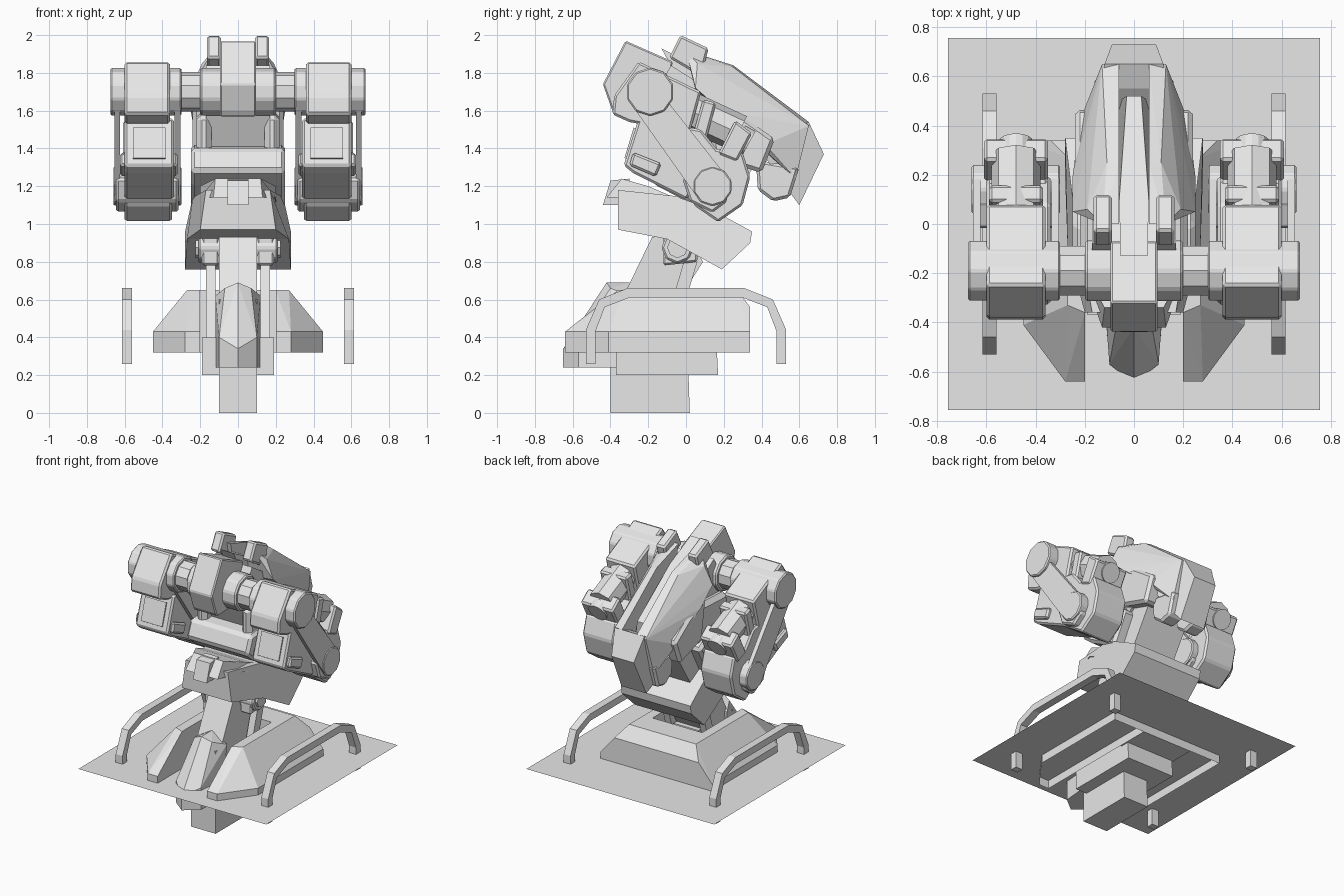
import bpy
import bmesh
from mathutils import Vector

cube = bpy.data.objects.get("Cube")
if cube:
    bpy.data.objects.remove(cube, do_unlink=True)

grey = bpy.data.materials.new("plain_grey")
grey.use_nodes = True
GREY = (0.8, 0.8, 0.8, 1)
grey.diffuse_color = GREY
for node in grey.node_tree.nodes:
    if node.type == 'BSDF_PRINCIPLED':
        node.inputs["Base Color"].default_value = GREY


def finish(name, bm, pair=False, bevel=0):
    """Turn a bmesh into an object, optionally mirrored and bevelled."""
    bmesh.ops.recalc_face_normals(bm, faces=bm.faces)
    mesh = bpy.data.meshes.new(name)
    bm.to_mesh(mesh)
    bm.free()
    mesh.materials.append(grey)
    obj = bpy.data.objects.new(name, mesh)
    bpy.context.collection.objects.link(obj)
    if bevel:
        mod = obj.modifiers.new("Bevel", 'BEVEL')
        mod.width = bevel
        mod.segments = 1
        mod.limit_method = 'ANGLE'
    if pair:
        obj.modifiers.new("Mirror", 'MIRROR')
    return obj


def skin(name, left, right, pair, bevel):
    """Join two matching outlines with side walls and end caps."""
    bm = bmesh.new()
    a = [bm.verts.new(p) for p in left]
    b = [bm.verts.new(p) for p in right]
    bm.faces.new(a)
    bm.faces.new(b[::-1])
    for i in range(len(a)):
        j = (i + 1) % len(a)
        bm.faces.new((a[i], b[i], b[j], a[j]))
    return finish(name, bm, pair, bevel)


def centre_prism(name, points, width=0, bevel=0):
    """Side outline (y, z[, half width]) spread evenly about the middle."""
    full = [p if len(p) == 3 else (*p, width) for p in points]
    return skin(name, [(-w, y, z) for y, z, w in full],
                [(w, y, z) for y, z, w in full], False, bevel)


def pair_prism(name, points, inner, outer, bevel=0):
    """Side outline (y, z) extruded between two x values and mirrored."""
    return skin(name, [(inner, y, z) for y, z in points],
                [(outer, y, z) for y, z in points], True, bevel)


def hull(name, points, pair=False, both_sides=False, open_below=False):
    bm = bmesh.new()
    for x, y, z in points:
        bm.verts.new((x, y, z))
        if both_sides and x:
            bm.verts.new((-x, y, z))
    bmesh.ops.convex_hull(bm, input=bm.verts)
    bmesh.ops.dissolve_limit(bm, angle_limit=0.02, verts=bm.verts, edges=bm.edges)
    bm.normal_update()
    if open_below:
        base = [f for f in bm.faces if f.normal.z < -0.9]
        bmesh.ops.delete(bm, geom=base, context='FACES')
    return finish(name, bm, pair)


def rod(name, start, end, radius, sides=10, pair=False, bevel=0):
    start, end = Vector(start), Vector(end)
    axis = end - start
    bm = bmesh.new()
    bmesh.ops.create_cone(bm, cap_ends=True, segments=sides, radius1=radius,
                          radius2=radius, depth=axis.length)
    turn = axis.to_track_quat('Z', 'Y').to_matrix()
    bmesh.ops.rotate(bm, matrix=turn, verts=bm.verts)
    bmesh.ops.translate(bm, vec=(start + end) / 2, verts=bm.verts)
    return finish(name, bm, pair, bevel)


def axle(name, y, z, radius, inner, outer, sides=10, bevel=0):
    return rod(name, (inner, y, z), (outer, y, z), radius, sides, True, bevel)


# Ground sheet
bm = bmesh.new()
bmesh.ops.create_grid(bm, x_segments=1, y_segments=1, size=0.757)
bmesh.ops.translate(bm, vec=(0, 0, 0.38), verts=bm.verts)
finish("ground_sheet", bm)

# Side rails
outer = [(.53, .26), (.53, .44), (.46, .6), (.31, .66)]
inner = [(.48, .26), (.48, .43), (.43, .56), (.3, .61)]
arch = outer + [(-y, z) for y, z in outer[::-1]]
arch += [(-y, z) for y, z in inner] + inner[::-1]
pair_prism("guard_rail", arch, .56, .615)

# Base platform: two sloped wings joined at the back
wing = [(x, y, z) for x, y in [(.2, -.64), (.28, -.64), (.45, -.41), (.45, .34), (.2, .34)]
        for z in (.32, .43)]
wing += [(.2, -.36, .65), (.27, -.33, .65), (.27, .27, .65), (.2, .27, .65),
         (.34, .34, .56), (.2, .34, .56)]
hull("platform_wing", wing, pair=True, open_below=True)
centre_prism("platform_back", [(.1, .32), (.34, .32), (.34, .56), (.27, .65), (.1, .65)], .2)

# Post, shelf and nose
centre_prism("post", [(-.4, 0), (.02, 0), (0, .6), (-.4, .6)], .1)
centre_prism("under_shelf", [(-.37, .2), (.17, .2), (.16, .4), (-.37, .4)], .19)
hull("nose", [(.1, -.57, .24), (0, -.65, .24), (0, -.65, .34), (.1, -.57, .4),
              (.07, -.4, .66), (0, -.42, .69), (.12, -.34, .24), (.12, -.3, .62),
              (0, -.3, .69)], both_sides=True)

# Leaning neck with pistons and hinge
centre_prism("neck", [(-.34, .6), (-.18, .93), (0, .97), (.09, .8), (-.1, .5)], .1)
pair_prism("neck_piston", [(-.13, .4), (-.06, .4), (.06, .8), (0, .84)], .12, .17)
axle("hinge", -.045, .875, .085, .05, .21, 8, .01)
axle("hinge_cap", -.045, .875, .055, .2, .225, 8)
pair_prism("hinge_cheek", [(-.12, .78), (.06, .8), (.06, .97), (-.12, .97)], .1, .19, .01)

# Waist
centre_prism("waist", [(-.36, 1.18, .17), (-.36, .97, .2), (-.1, .92, .27), (.19, .76, .28),
                       (.34, .9, .28), (.35, .96, .28), (.02, 1.14, .24)])
centre_prism("waist_plate", [(-.42, 1.14, .13), (-.34, 1.24, .12), (-.2, 1.2, .2),
                             (.08, 1.08, .2), (.05, 1.02, .2), (-.22, 1.14, .2)])
centre_prism("waist_latch", [(-.44, 1.1), (-.4, 1.23), (-.3, 1.24), (-.3, 1.1)], .055)

# Torso
centre_prism("torso", [(-.2, 1.62), (-.08, 1.84), (.3, 1.6), (.38, 1.34), (.17, 1),
                       (0, 1.08), (-.1, 1.4)], .17)
centre_prism("chest_tray", [(-.2, 1.4), (-.25, 1.28), (-.15, 1.2), (.08, 1.08), (.2, 1.3),
                            (0, 1.42)], .25, .02)
pair_prism("chest_cheek", [(-.18, 1.58), (-.18, 1.36), (.2, 1.3), (.25, 1.6)], .14, .22, .03)
pair_prism("flank_pod", [(.1, 1.65), (.3, 1.57), (.47, 1.45), (.4, 1.27), (.15, 1.35)],
           .12, .24, .02)
centre_prism("head_block", [(-.32, 1.97), (-.07, 1.86), (-.12, 1.58), (-.37, 1.57),
                            (-.39, 1.6), (-.44, 1.74)], .095, .008)

# Back shell: mirrored halves with a spine in the channel between them
shell = [(.06, 0, 1.92), (.13, 0, 1.92), (.19, .06, 1.85), (.06, .25, 1.84), (.11, .25, 1.83),
         (.06, .65, 1.54), (.13, .65, 1.52), (.25, .05, 1.72), (.25, .19, 1.6),
         (.22, .42, 1.42), (.15, .58, 1.24), (.06, .58, 1.24), (.06, .05, 1.7)]
hull("back_shell", shell, pair=True)
centre_prism("spine", [(-.13, 1.93, .055), (.1, 1.81, .06), (.52, 1.56, .03),
                       (.5, 1.4, .06), (0, 1.6, .06), (-.06, 1.8, .05)])
pair_prism("shell_prong", [(-.03, 2), (.12, 1.93), (.08, 1.78), (-.09, 1.88)], .09, .165, .012)
centre_prism("tail_panel", [(.65, 1.54, .12), (.73, 1.37, .09), (.6, 1.1, .1),
                            (.57, 1.14, .12), (.4, 1.38, .17), (.55, 1.5, .14)])
pair_prism("tail_pod", [(.37, 1.34), (.38, 1.18), (.46, 1.12), (.55, 1.14), (.6, 1.3)],
           .04, .16, .015)

# Shoulders
axle("shoulder_hub", -.19, 1.7, .13, .08, .2, bevel=.01)
axle("shoulder_shaft", -.19, 1.7, .105, .19, .34)
axle("shoulder_disc", -.19, 1.7, .128, .3, .675, bevel=.008)

# Arms: upper block, rear barrel, launcher pod and lower block
BEV = .012
pair_prism("upper_arm", [(-.25, 1.86), (.08, 1.7), (.02, 1.48), (-.3, 1.54), (-.39, 1.58),
                         (-.38, 1.68)], .36, .6, BEV)
rod("arm_barrel", (.48, 0, 1.61), (.48, .28, 1.48), .1, 8, True)
pair_prism("barrel_collar", [(.09, 1.66), (.16, 1.64), (.1, 1.42), (.03, 1.45)], .37, .59, BEV)
pair_prism("barrel_cap", [(.26, 1.55), (.35, 1.48), (.27, 1.33), (.17, 1.37)], .35, .61, BEV)
rod("rear_lens", (.48, .28, 1.46), (.48, .335, 1.43), .07, 16, True)
pair_prism("launcher_pod", [(-.25, 1.56), (-.33, 1.31), (-.28, 1.27), (0, 1.13), (.2, 1.35),
                            (.08, 1.5)], .34, .6, BEV)
pair_prism("launcher_hatch", [(-.277, 1.51), (-.326, 1.35), (-.31, 1.34), (-.26, 1.5)],
           .385, .555)
pair_prism("launcher_side_box", [(-.28, 1.38), (-.3, 1.31), (-.16, 1.25), (-.13, 1.32)],
           .32, .625, BEV)
pair_prism("lower_arm", [(0, 1.27), (.04, 1.1), (.17, 1.01), (.3, 1.1), (.34, 1.25),
                         (.3, 1.38), (.12, 1.4)], .35, .6, BEV)
pair_prism("lower_arm_band", [(-.02, 1.24), (.02, 1.12), (.14, 1.06), (.22, 1.12), (.2, 1.24),
                              (.1, 1.29)], .315, .645, BEV)

# Link bars joining shoulder and elbow on both faces of the arm
axle("elbow_disc", .14, 1.2, .105, .3, .66, bevel=.008)
link = [(-.28, 1.62), (-.09, 1.64), (.2, 1.27), (.06, 1.14)]
for side, near, far in (("inner", .305, .335), ("outer", .625, .655)):
    pair_prism(side + "_link", link, near, far)
